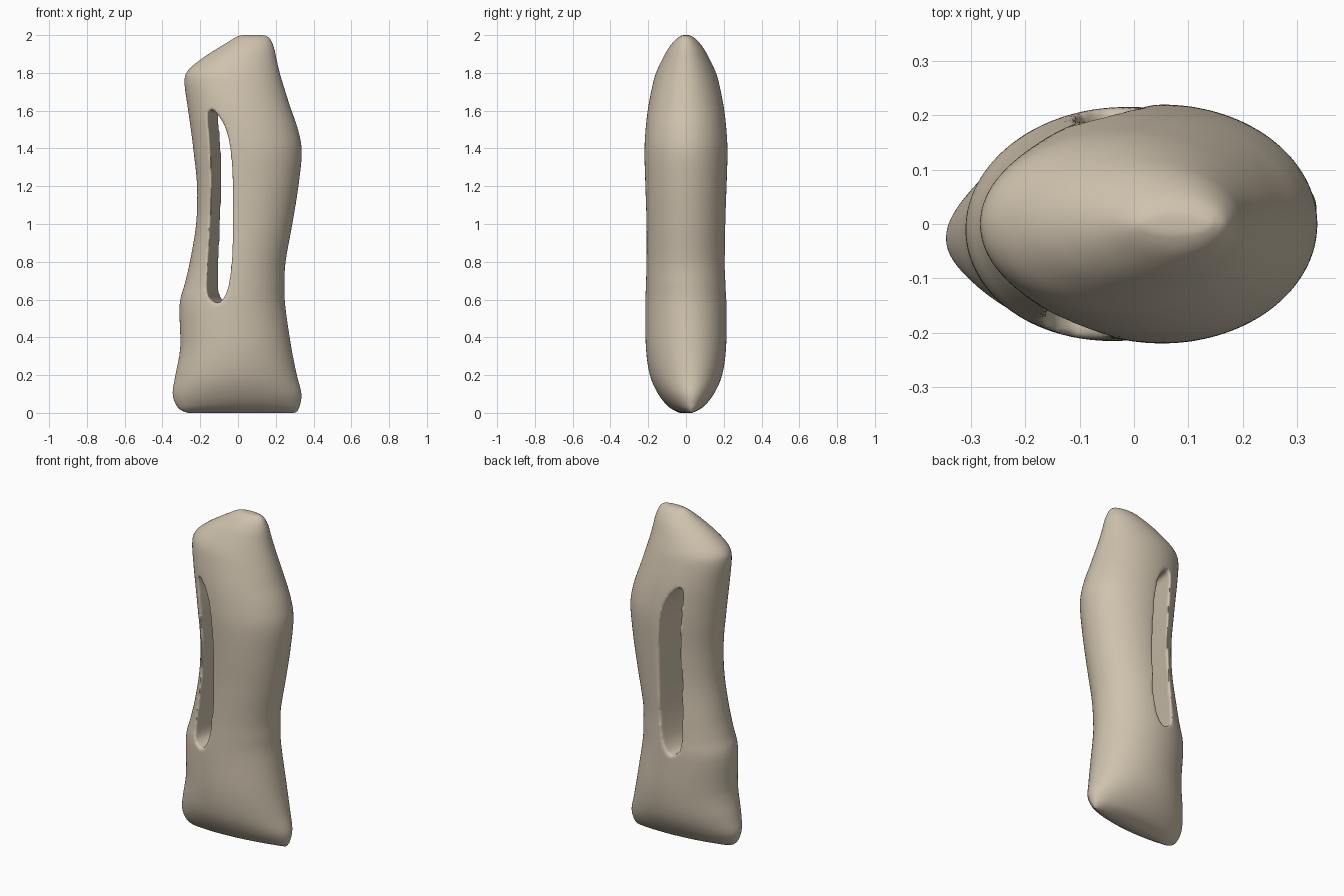
import bpy, bmesh, math
from mathutils import Vector

if "Cube" in bpy.data.objects:
    bpy.data.objects.remove(bpy.data.objects["Cube"])

# Body sections: z, left x, right x, half depth
SECTIONS = [
    (0.0, -0.28, 0.31, 0.02), (0.03, -0.322, 0.327, 0.085), (0.1, -0.347, 0.337, 0.145),
    (0.2, -0.332, 0.312, 0.19), (0.35, -0.306, 0.282, 0.212), (0.57, -0.31, 0.25, 0.215),
    (0.68, -0.283, 0.247, 0.212), (0.8, -0.255, 0.252, 0.209), (1.0, -0.222, 0.288, 0.209),
    (1.2, -0.217, 0.32, 0.215), (1.38, -0.235, 0.338, 0.22), (1.5, -0.25, 0.318, 0.214),
    (1.62, -0.267, 0.277, 0.2), (1.75, -0.284, 0.236, 0.174), (1.81, -0.268, 0.219, 0.155),
    (1.87, -0.2, 0.205, 0.127), (1.92, -0.125, 0.195, 0.1), (1.96, -0.06, 0.182, 0.071),
    (1.985, -0.02, 0.168, 0.046), (2.0, 0.01, 0.145, 0.018),
]
# Slot outline on the front face: x, z
SLOT = [
    (-0.14, 1.605), (-0.118, 1.59), (-0.075, 1.53), (-0.047, 1.45), (-0.032, 1.35),
    (-0.025, 1.2), (-0.025, 0.95), (-0.032, 0.78), (-0.05, 0.66), (-0.078, 0.6),
    (-0.105, 0.582), (-0.14, 0.598), (-0.162, 0.64), (-0.163, 0.75), (-0.152, 1.0),
    (-0.145, 1.2), (-0.15, 1.4), (-0.162, 1.55), (-0.158, 1.595),
]
SIDES = 64


def smooth_rows(rows, steps):
    """Catmull-Rom interpolation through the rows."""
    out = []
    for i in range(len(rows) - 1):
        p = [Vector(rows[min(max(i + k, 0), len(rows) - 1)]) for k in (-1, 0, 1, 2)]
        for s in range(steps):
            t = s / steps
            out.append(0.5 * (2 * p[1] + (p[2] - p[0]) * t
                              + (2 * p[0] - 5 * p[1] + 4 * p[2] - p[3]) * t * t
                              + (3 * p[1] - p[0] - 3 * p[2] + p[3]) * t ** 3))
    return out + [Vector(rows[-1])]


def loft(name, rings):
    """Skin closed rings of points and cap both ends."""
    bm = bmesh.new()
    loops = [[bm.verts.new(p) for p in ring] for ring in rings]
    for a, b in zip(loops, loops[1:]):
        for i in range(len(a)):
            j = (i + 1) % len(a)
            bm.faces.new((a[i], a[j], b[j], b[i]))
    bm.faces.new(loops[0])
    bm.faces.new(loops[-1])
    bmesh.ops.recalc_face_normals(bm, faces=bm.faces)
    mesh = bpy.data.meshes.new(name)
    bm.to_mesh(mesh)
    bm.free()
    obj = bpy.data.objects.new(name, mesh)
    bpy.context.collection.objects.link(obj)
    return obj


def section(row):
    z, left, right, depth = row
    twist = 0.03 * max(0.0, 1 - z / 0.8)  # the foot turns slightly
    ring = []
    for i in range(SIDES):
        a = 2 * math.pi * i / SIDES
        x = (left + right) / 2 + (right - left) / 2 * math.cos(a)
        ring.append((x, depth * math.sin(a) + twist * math.cos(a), z))
    return ring


# Main rounded body
body = loft("body", [section(r) for r in smooth_rows(SECTIONS, 4)])

# Slanted slot cutter
outline = smooth_rows(SLOT + SLOT[:1], 3)[:-1]
cutter = loft("slot_cutter", [[(x + 0.16 * (y + 0.18), y, z) for x, z in outline]
                              for y in (-0.4, 0.4)])
cutter.hide_render = True
cutter.hide_viewport = True

# Cut the slot, then soften its rim
cut = body.modifiers.new("slot", 'BOOLEAN')
cut.operation = 'DIFFERENCE'
cut.solver = 'EXACT'
cut.object = cutter
remesh = body.modifiers.new("even_surface", 'REMESH')
remesh.mode = 'VOXEL'
remesh.voxel_size = 0.009
remesh.use_smooth_shade = True
soften = body.modifiers.new("soft_rim", 'SMOOTH')
soften.factor = 0.5
soften.iterations = 6

bone = bpy.data.materials.new("warm_beige")
bone.diffuse_color = (0.62, 0.54, 0.42, 1)
bone.use_nodes = True
bone.node_tree.nodes["Principled BSDF"].inputs["Base Color"].default_value = bone.diffuse_color
body.data.materials.append(bone)
body.data.shade_smooth()
